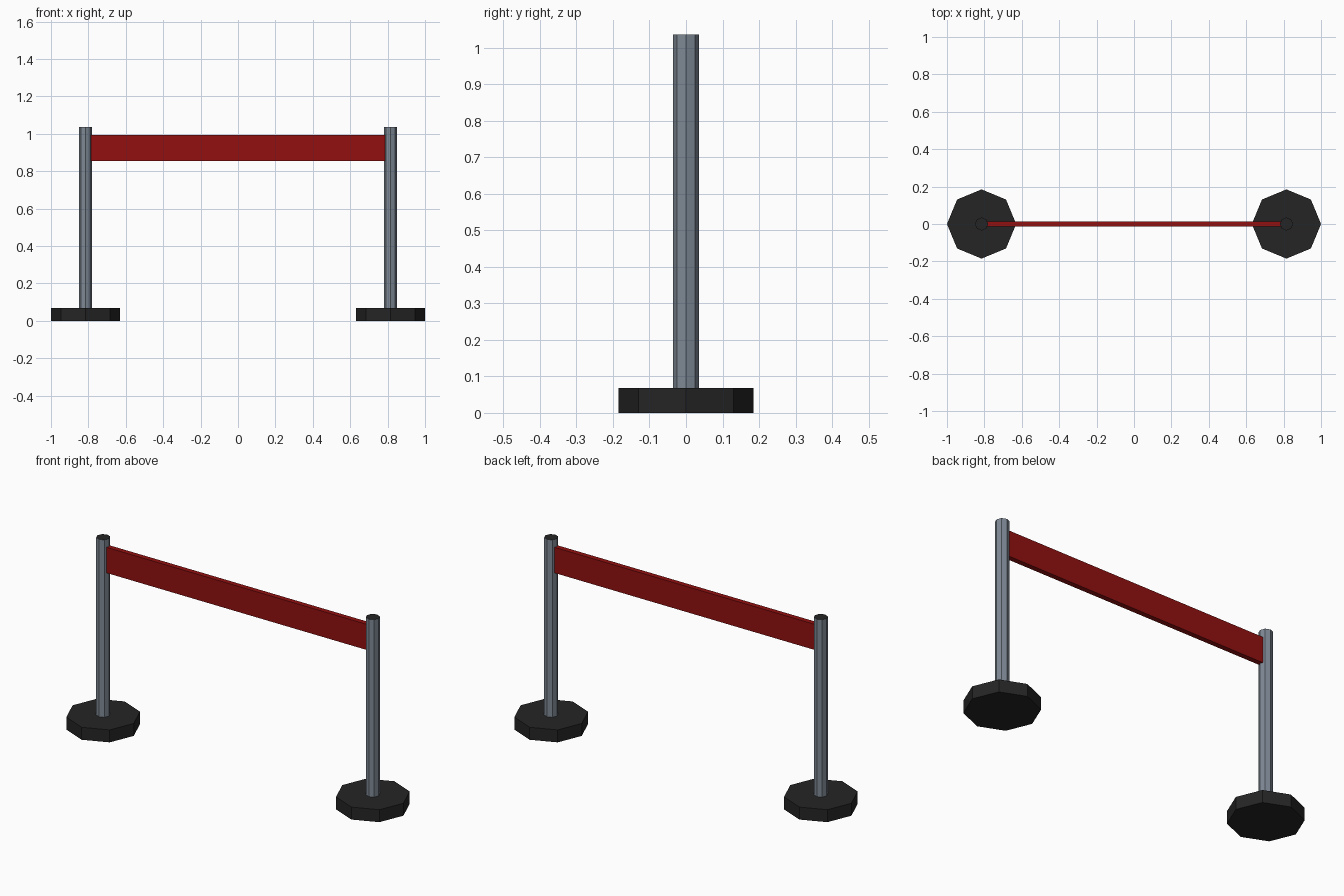
import bpy
import math

if "Cube" in bpy.data.objects:
    bpy.data.objects.remove(bpy.data.objects["Cube"])


def material(name, rgb):
    m = bpy.data.materials.new(name)
    m.diffuse_color = (*rgb, 1)
    m.use_nodes = True
    m.node_tree.nodes["Principled BSDF"].inputs["Base Color"].default_value = m.diffuse_color
    return m


steel = material("grey_steel", (0.21, 0.25, 0.30))
black = material("black_rubber", (0.018, 0.018, 0.018))
red = material("red_belt", (0.29, 0.005, 0.005))


def octagon(name, x, radius, z0, z1, *mats):
    """Eight-sided flat-shaded prism with corners on the axes."""
    bpy.ops.mesh.primitive_cylinder_add(vertices=8, radius=radius, depth=z1 - z0,
                                        location=(x, 0, (z0 + z1) / 2))
    ob = bpy.context.object
    ob.name = name
    for m in mats:
        ob.data.materials.append(m)
    return ob


for side, x in (("left", -0.815), ("right", 0.815)):
    # Heavy octagonal foot
    octagon(side + "_base", x, 0.185, 0, 0.068, black)
    # Post with a black top face
    post = octagon(side + "_post", x, 0.035, 0.068, 1.037, steel, black)
    for f in post.data.polygons:
        if f.normal.z > 0.9:
            f.material_index = 1

# Belt between the posts
bpy.ops.mesh.primitive_cube_add(size=1, location=(0, 0, 0.924))
belt = bpy.context.object
belt.name = "belt"
belt.scale = (1.57, 0.028, 0.14)
belt.data.materials.append(red)
